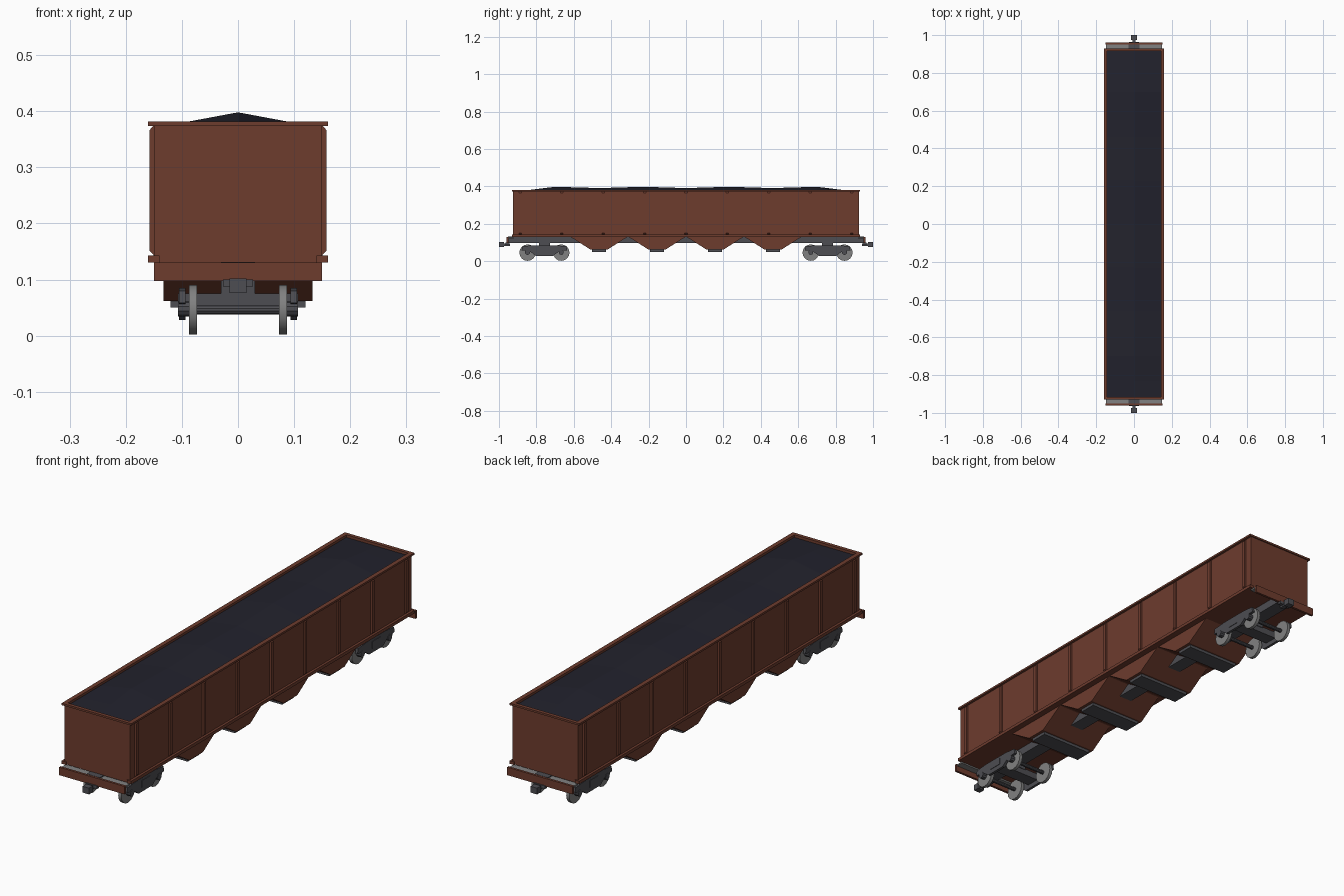
import bpy
import bmesh
from mathutils import Vector

cube = bpy.data.objects.get("Cube")
if cube:
    bpy.data.objects.remove(cube, do_unlink=True)


def material(name, r, g, b):
    m = bpy.data.materials.new(name)
    m.use_nodes = True
    m.diffuse_color = (r, g, b, 1)
    m.node_tree.nodes["Principled BSDF"].inputs["Base Color"].default_value = (r, g, b, 1)
    return m


rust = material("rust_brown", 0.155, 0.045, 0.027)
steel = material("dark_steel", 0.075, 0.075, 0.085)
wheel_grey = material("wheel_grey", 0.22, 0.22, 0.22)
coal = material("coal", 0.016, 0.016, 0.026)


def finish(name, bm, mat):
    bmesh.ops.recalc_face_normals(bm, faces=bm.faces)
    me = bpy.data.meshes.new(name)
    bm.to_mesh(me)
    bm.free()
    me.materials.append(mat)
    ob = bpy.data.objects.new(name, me)
    bpy.context.collection.objects.link(ob)
    return ob


def box(name, mat, x, y, z):
    """Box from (low, high) ranges on each axis."""
    bm = bmesh.new()
    bmesh.ops.create_cube(bm, size=1)
    for v in bm.verts:
        v.co = Vector([(a + b) / 2 + c * (b - a) for (a, b), c in zip((x, y, z), v.co)])
    return finish(name, bm, mat)


def prism(name, mat, outline, start, end, place):
    """Extrude a 2D outline; place(u, v, w) gives the 3D point."""
    bm = bmesh.new()
    a, b = [[bm.verts.new(place(u, v, w)) for u, v in outline] for w in (start, end)]
    bm.faces.new(a)
    bm.faces.new(b)
    n = len(a)
    for i in range(n):
        j = (i + 1) % n
        bm.faces.new((a[i], a[j], b[j], b[i]))
    return finish(name, bm, mat)


def cylinder(name, mat, x, y, z, radius, sides=16):
    """Cylinder along x over the range x."""
    bm = bmesh.new()
    bmesh.ops.create_cone(bm, cap_ends=True, segments=sides, radius1=radius,
                          radius2=radius, depth=x[1] - x[0])
    for v in bm.verts:
        v.co = Vector(((x[0] + x[1]) / 2 + v.co.z, y + v.co.x, z + v.co.y))
    return finish(name, bm, mat)


def span(a, b, side):
    """Range mirrored to the given side."""
    return tuple(sorted((a * side, b * side)))


def side_plane(u, v, w):
    return (w, u, v)


# Open body
HALF = 0.925
box("floor", rust, (-0.15, 0.15), (-HALF, HALF), (0.13, 0.14))
for s, label in ((1, "left"), (-1, "right")):
    box(label + "_wall", rust, span(0.143, 0.15, s), (-HALF, HALF), (0.13, 0.38))
    box(label + "_top_rail", rust, span(0.142, 0.16, s), (-0.93, 0.93), (0.374, 0.382))
    box(label + "_bottom_rail", rust, span(0.14, 0.16, s), (-0.93, 0.93), (0.13, 0.143))
    rib = [(0.149, 0.142), (0.158, 0.152), (0.158, 0.366), (0.149, 0.376)]
    for i in range(-4, 5):
        y = i * 0.2215
        prism(label + "_rib", rust, [(u * s, v) for u, v in rib],
              y - 0.007, y + 0.007, lambda u, v, w: (u, w, v))

# Ends: wall, buffer beam, walkway and coupler
for s, label in ((1, "back"), (-1, "front")):
    box(label + "_wall", rust, (-0.15, 0.15), span(0.915, HALF, s), (0.13, 0.38))
    box(label + "_top_rail", rust, (-0.16, 0.16), span(0.915, 0.93, s), (0.374, 0.382))
    box(label + "_beam", rust, (-0.15, 0.15), span(0.95, 0.96, s), (0.097, 0.13))
    for x in ((-0.148, -0.03), (0.03, 0.148)):
        box(label + "_walkway", wheel_grey, x, span(0.92, 0.951, s), (0.121, 0.127))
    box(label + "_striker", steel, (-0.027, 0.027), span(0.95, 0.964, s), (0.088, 0.1))
    box(label + "_coupler_shank", steel, (-0.009, 0.009), span(0.94, 0.98, s), (0.082, 0.096))
    box(label + "_coupler_head", steel, (-0.015, 0.015), span(0.974, 1.0, s), (0.076, 0.102))

# Centre sill
box("centre_sill", steel, (-0.03, 0.03), (-0.951, 0.951), (0.097, 0.131))

# Discharge hoppers with bottom gates
for i in range(4):
    y = (i - 1.5) * 0.31
    prism("hopper", rust,
          [(y - 0.155, 0.132), (y - 0.045, 0.062), (y + 0.045, 0.062), (y + 0.155, 0.132)],
          -0.133, 0.133, side_plane)
    box("hopper_gate", steel, (-0.12, 0.12), (y - 0.037, y + 0.037), (0.05, 0.063))

# Heaped load with sloping ends and shallow dips
bm = bmesh.new()
crest = [(-0.918, 0.371), (-0.83, 0.382), (-0.7, 0.398), (-0.46, 0.391), (-0.23, 0.398), (0, 0.391)]
crest += [(-y, z) for y, z in reversed(crest[:-1])]
rows = [[bm.verts.new(p) for p in ((-0.145, y, 0.371), (0, y, z), (0.145, y, 0.371))]
        for y, z in crest]
for a, b in zip(rows, rows[1:]):
    for k in range(2):
        bm.faces.new((a[k], a[k + 1], b[k + 1], b[k]))
finish("coal_load", bm, coal)

# Trucks
FRAME = [(-0.118, 0.08), (-0.06, 0.085), (0.06, 0.085), (0.118, 0.08), (0.122, 0.058),
         (0.082, 0.055), (0.045, 0.028), (-0.045, 0.028), (-0.082, 0.055), (-0.122, 0.058)]
for cy in (-0.757, 0.757):
    box("truck_bolster", steel, (-0.107, 0.107), (cy - 0.028, cy + 0.028), (0.047, 0.075))
    box("truck_pivot", steel, (-0.03, 0.03), (cy - 0.03, cy + 0.03), (0.07, 0.1))
    for s in (-1, 1):
        prism("truck_side_frame", steel, [(cy + u, v) for u, v in FRAME],
              s * 0.094, s * 0.105, side_plane)
    for dy in (-0.09, 0.09):
        cylinder("axle", steel, (-0.1, 0.1), cy + dy, 0.046, 0.008, 10)
        for s in (-1, 1):
            wheel = cylinder("wheel", wheel_grey, span(0.073, 0.087, s), cy + dy, 0.046, 0.044)
            bpy.context.view_layer.objects.active = wheel
            wheel.select_set(True)
            bpy.ops.object.shade_smooth_by_angle()
            wheel.select_set(False)
            cylinder("axle_box", steel, span(0.087, 0.107, s), cy + dy, 0.048, 0.014, 10)
